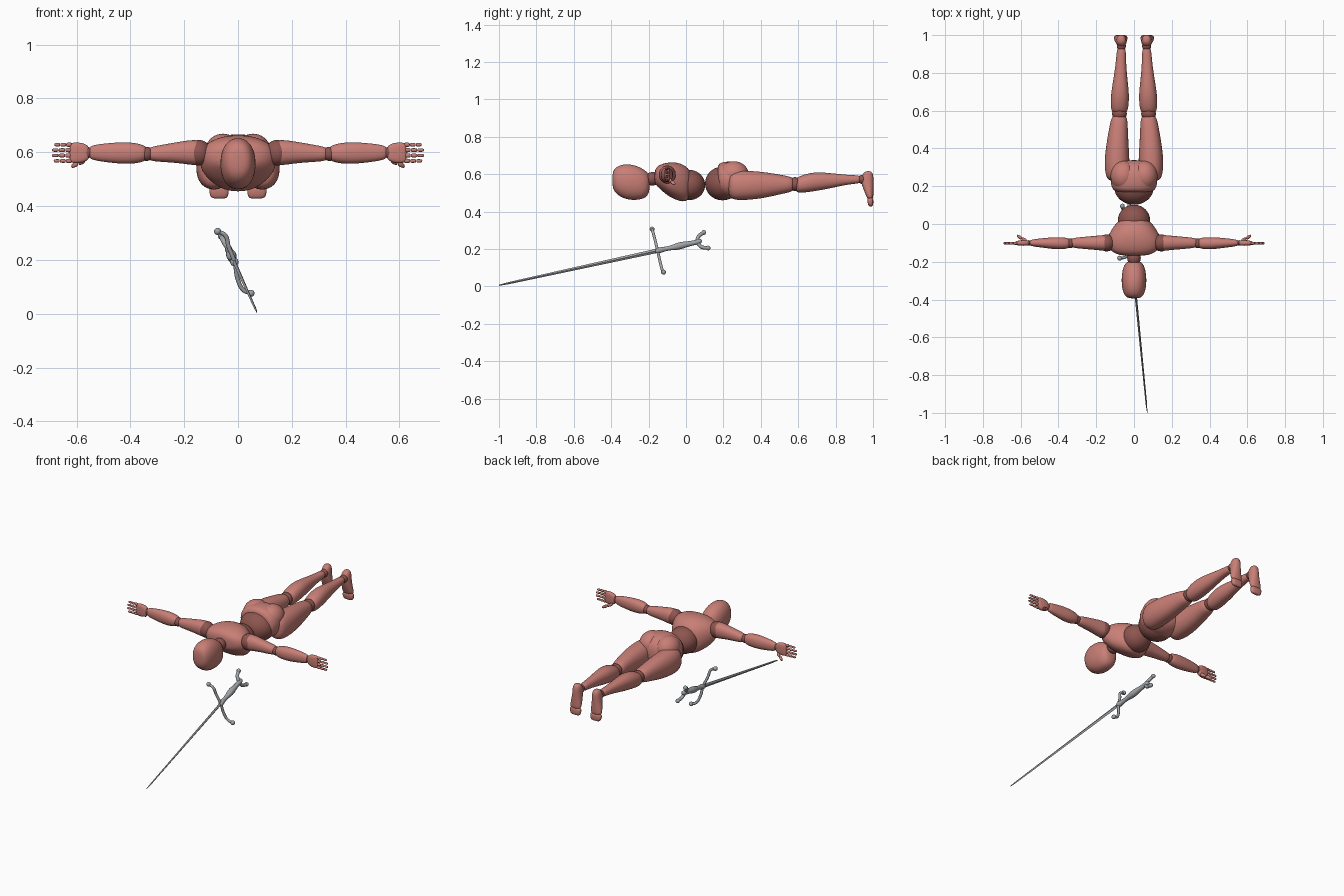
import bpy, bmesh, math
from mathutils import Vector, Matrix

old = bpy.data.objects.get("Cube")
if old:
    bpy.data.objects.remove(old, do_unlink=True)


def material(name, rgb):
    m = bpy.data.materials.new(name)
    m.use_nodes = True
    m.diffuse_color = (*rgb, 1)
    m.node_tree.nodes["Principled BSDF"].inputs["Base Color"].default_value = (*rgb, 1)
    return m


CLAY = material("clay_red", (0.58, 0.21, 0.18))
JOINT = material("dark_joint", (0.27, 0.09, 0.078))
STEEL = material("steel_grey", (0.36, 0.38, 0.40))


def finish(name, bm, mat, mirror=False, subsurf=0, smooth=True):
    """Turn a bmesh into a named object, optionally mirrored over x."""
    bmesh.ops.recalc_face_normals(bm, faces=bm.faces[:])
    me = bpy.data.meshes.new(name)
    bm.to_mesh(me)
    bm.free()
    me.materials.append(mat)
    for p in me.polygons:
        p.use_smooth = smooth
    ob = bpy.data.objects.new(name, me)
    bpy.context.collection.objects.link(ob)
    if mirror:
        ob.modifiers.new("mirror", 'MIRROR').use_mirror_merge = False
    if subsurf:
        s = ob.modifiers.new("smooth", 'SUBSURF')
        s.levels = s.render_levels = subsurf
    return ob


def loft(name, axis, stations, mat=CLAY, mirror=False, sides=16, power=2.2, subsurf=2, smooth=True):
    """Join rings; a station is (x, y, z, radius_1, radius_2) across the axis."""
    u, v = [k for k in range(3) if k != axis]
    bm = bmesh.new()
    rings = []
    for x, y, z, r1, r2 in stations:
        ring = []
        for i in range(sides):
            a = 2 * math.pi * i / sides
            c, s = math.cos(a), math.sin(a)
            p = Vector((x, y, z))
            p[u] += r1 * math.copysign(abs(c) ** (2 / power), c)
            p[v] += r2 * math.copysign(abs(s) ** (2 / power), s)
            ring.append(bm.verts.new(p))
        rings.append(ring)
    for a, b in zip(rings, rings[1:]):
        for i in range(sides):
            j = (i + 1) % sides
            bm.faces.new((a[i], a[j], b[j], b[i]))
    bm.faces.new(rings[0])
    bm.faces.new(rings[-1])
    return finish(name, bm, mat, mirror, subsurf, smooth)


def ball(name, centre, radii, mat=CLAY, mirror=False):
    bm = bmesh.new()
    m = Matrix.Translation(centre) @ Matrix.Diagonal((*radii, 1))
    bmesh.ops.create_uvsphere(bm, u_segments=32, v_segments=20, radius=1, matrix=m)
    return finish(name, bm, mat, mirror)


def tube(name, points, radius, mat=STEEL):
    """Round bar along a smooth path, turned into a mesh."""
    cu = bpy.data.curves.new(name, 'CURVE')
    cu.dimensions = '3D'
    cu.bevel_depth = radius
    cu.bevel_resolution = 3
    cu.use_fill_caps = True
    sp = cu.splines.new('BEZIER')
    sp.bezier_points.add(len(points) - 1)
    for b, p in zip(sp.bezier_points, points):
        b.co = p
        b.handle_left_type = b.handle_right_type = 'AUTO'
    ob = bpy.data.objects.new(name, cu)
    bpy.context.collection.objects.link(ob)
    cu.materials.append(mat)
    bpy.ops.object.select_all(action='DESELECT')
    ob.select_set(True)
    bpy.context.view_layer.objects.active = ob
    bpy.ops.object.convert(target='MESH')
    bpy.ops.object.shade_smooth()


# Head and torso, lying face down
loft("head", 1, [(0, -.395, .57, .03, .04), (0, -.375, .567, .056, .076),
                 (0, -.32, .56, .068, .099), (0, -.26, .553, .066, .094),
                 (0, -.215, .545, .054, .075), (0, -.193, .55, .03, .045)])
ball("neck", (0, -.18, .575), (.036, .04, .036), JOINT)
loft("chest", 1, [(0, -.17, .585, .06, .035), (0, -.15, .59, .125, .06),
                  (0, -.095, .572, .155, .094), (0, -.04, .56, .128, .105),
                  (0, .005, .545, .098, .097), (0, .03, .55, .06, .06)], power=2.3)
ball("waist_upper", (0, .02, .542), (.085, .082, .08), JOINT)
ball("waist_lower", (0, .195, .55), (.105, .093, .09), JOINT)
loft("pelvis", 1, [(0, .165, .575, .09, .07), (0, .185, .572, .122, .095),
                   (0, .25, .567, .13, .105), (0, .30, .567, .11, .09),
                   (0, .34, .56, .06, .05)])
ball("buttock", (.056, .255, .598), (.068, .08, .071), CLAY, True)

# Legs
loft("thigh", 1, [(.088, .225, .54, .04, .05), (.09, .25, .54, .062, .082),
                  (.09, .33, .54, .069, .08), (.088, .42, .542, .06, .071),
                  (.082, .51, .545, .05, .052), (.078, .56, .545, .044, .042),
                  (.078, .578, .545, .028, .03)], mirror=True)
ball("knee", (.077, .583, .547), (.039, .034, .037), JOINT, True)
loft("calf", 1, [(.077, .585, .54, .03, .03), (.077, .6, .543, .047, .046),
                 (.074, .68, .56, .051, .054), (.072, .77, .565, .037, .042),
                 (.069, .86, .57, .027, .026), (.067, .92, .572, .025, .023),
                 (.067, .935, .572, .016, .015)], mirror=True)
ball("ankle", (.067, .942, .572), (.024, .024, .024), JOINT, True)
loft("foot", 2, [(.067, .975, .617, .014, .014), (.067, .972, .6, .026, .03),
                 (.067, .967, .565, .028, .036), (.069, .975, .52, .033, .027),
                 (.071, .983, .48, .038, .019), (.071, .985, .467, .03, .014)], mirror=True)
loft("toes", 2, [(.071, .985, .474, .03, .012), (.071, .985, .465, .038, .017),
                 (.07, .987, .437, .035, .015), (.069, .988, .427, .024, .008)],
     mirror=True, power=3)

# Arms, stretched out sideways
ball("shoulder", (.145, -.1, .598), (.045, .045, .048), JOINT, True)
loft("upper_arm", 0, [(.125, -.1, .598, .03, .034), (.145, -.1, .598, .045, .05),
                      (.19, -.1, .6, .039, .045), (.25, -.1, .598, .034, .036),
                      (.315, -.1, .594, .028, .029), (.338, -.1, .594, .02, .02)], mirror=True)
ball("elbow", (.34, -.102, .594), (.027, .026, .026), JOINT, True)
loft("forearm", 0, [(.337, -.102, .596, .018, .02), (.352, -.102, .596, .031, .034),
                    (.41, -.102, .597, .034, .043), (.48, -.1, .598, .026, .037),
                    (.54, -.1, .599, .019, .029), (.556, -.1, .599, .011, .018)], mirror=True)
ball("wrist", (.557, -.1, .599), (.018, .014, .02), JOINT, True)
loft("palm", 0, [(.552, -.1, .598, .009, .018), (.562, -.1, .598, .015, .032),
                 (.59, -.1, .598, .016, .04), (.62, -.101, .598, .012, .038),
                 (.626, -.101, .598, .007, .03)], mirror=True, power=3)

# Fingers in three jointed segments
for f, (z, tip) in enumerate([(.568, .685), (.588, .692), (.608, .691), (.628, .682)]):
    step = (tip - .617) / 3
    for k in range(3):
        x0, r = .617 + k * step, .0095 - k * .001
        loft(f"finger_{f + 1}_segment_{k + 1}", 0,
             [(x0, -.102, z, r * .6, r * .6), (x0 + .004, -.102, z, r, r),
              (x0 + step - .003, -.102, z, r * .9, r * .9),
              (x0 + step, -.102, z, r * .5, r * .5)], mirror=True, sides=8, subsurf=1)
for k in range(2):
    a, b = Vector((.567, -.09, .57)), Vector((.62, -.062, .548))
    p, q = a.lerp(b, k / 2), a.lerp(b, k / 2 + .5)
    loft(f"thumb_segment_{k + 1}", 0,
         [(*p, .007, .007), (*p.lerp(q, .2), .012, .012), (*p.lerp(q, .8), .01, .01),
          (*q, .006, .006)], mirror=True, sides=8, subsurf=1)


# Sword, sloping down and forward below the figure
def along(y):
    return (.07 - .098 * (y + 1), y, .006 + .218 * (y + 1))


loft("blade", 1, [(*along(-1), .001, .003), (*along(-.95), .004, .006),
                  (*along(-.14), .007, .012)], STEEL, sides=4, power=2, subsurf=0, smooth=False)
loft("grip", 1, [(*along(y), r, r) for y, r in
                 [(-.165, .009), (-.155, .017), (-.13, .016), (-.11, .012), (-.07, .014),
                  (-.06, .019), (-.02, .021), (0, .016), (.05, .013), (.075, .016),
                  (.085, .01)]], STEEL, sides=10, subsurf=1)
guard = [(-.076, -.181, .306), (-.048, -.177, .292), (-.035, -.166, .25), (-.013, -.152, .192),
         (.0, -.137, .125), (.02, -.127, .088), (.048, -.12, .076)]
tube("cross_guard", guard, .008)
pommel = [(-.062, .095, .288), (-.052, .068, .268), (-.036, .062, .24),
          (-.028, .08, .213), (-.025, .118, .205)]
tube("pommel_crescent", pommel, .010)
for end, p in (("upper", guard[0]), ("lower", guard[-1])):
    ball("guard_knob_" + end, p, (.013,) * 3, STEEL)
for end, p in (("upper", pommel[0]), ("lower", pommel[-1])):
    ball("pommel_knob_" + end, p, (.0125,) * 3, STEEL)
